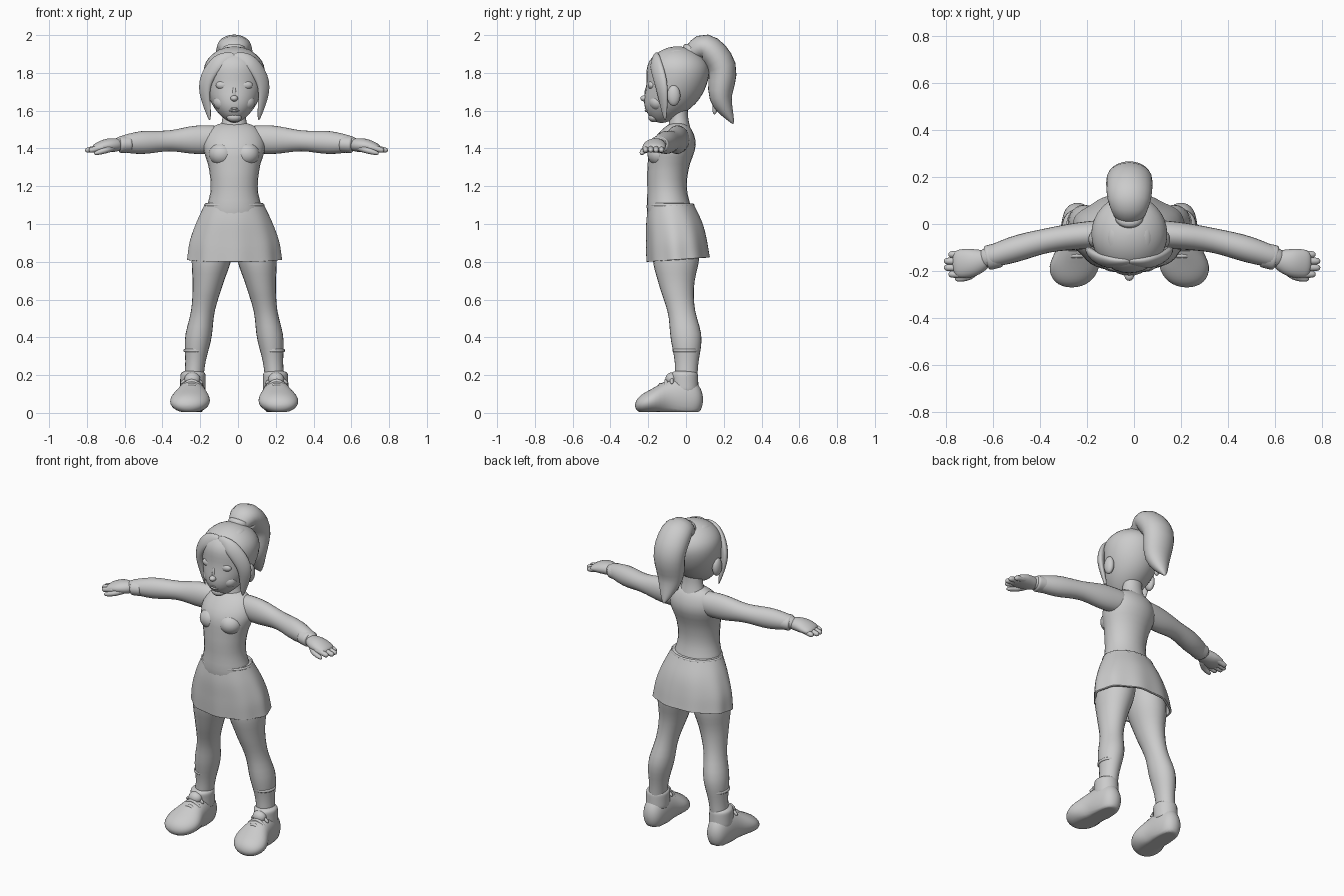
import bpy, bmesh, math
from mathutils import Vector

cube = bpy.data.objects.get("Cube")
if cube:
    bpy.data.objects.remove(cube, do_unlink=True)

CENTRE_X = -.02
X, Y, Z = Vector((1, 0, 0)), Vector((0, 1, 0)), Vector((0, 0, 1))

shade = .6
grey = bpy.data.materials.new("clay_grey")
grey.use_nodes = True
grey.diffuse_color = (shade, shade, shade, 1)
grey.node_tree.nodes["Principled BSDF"].inputs["Base Color"].default_value = grey.diffuse_color


def finish(name, bm):
    bmesh.ops.recalc_face_normals(bm, faces=bm.faces)
    for face in bm.faces:
        face.smooth = True
    mesh = bpy.data.meshes.new(name)
    bm.to_mesh(mesh)
    bm.free()
    mesh.materials.append(grey)
    obj = bpy.data.objects.new(name, mesh)
    obj.location.x = CENTRE_X
    bpy.context.collection.objects.link(obj)
    return obj


def along(keys, t):
    """Smooth curve through evenly spaced numbers or vectors."""
    if len(keys) == 1:
        return keys[0]
    padded = [keys[0] * 2 - keys[1], *keys, keys[-1] * 2 - keys[-2]]
    place = t * (len(keys) - 1)
    index = min(int(place), len(keys) - 2)
    f = place - index
    before, start, end, after = padded[index:index + 4]
    bend = before * 2 - start * 5 + end * 4 - after
    twist = (start - end) * 3 + after - before
    return start + ((end - before) + (bend + twist * f) * f) * (f / 2)


def tube(name, path, widths, depths, ref, axis=None, side=1, blunt=8,
         floor=None, pleat=0, segments=24, rings=24):
    """Elliptical tube; depths is a list, or a ratio of the width.
    blunt rounds the ends off, and blunt=None leaves them open."""
    path = [Vector(point) for point in path]
    bm = bmesh.new()
    loops = []
    for ring in range(rings + 1):
        t = (1 - math.cos(math.pi * ring / rings)) / 2
        centre = along(path, t)
        step = along(path, min(t + .01, 1)) - along(path, max(t - .01, 0))
        forward = axis or step.normalized()
        across = ref.cross(forward).normalized()
        over = forward.cross(across)
        width = along(widths, t)
        depth = along(depths, t) if isinstance(depths, list) else width * depths
        taper = math.sqrt(max(1 - abs(t * 2 - 1) ** blunt, .001)) if blunt else 1
        loop = []
        for k in range(segments):
            angle = math.tau * k / segments
            grow = taper * (1 + pleat * t * math.cos(angle * 9 + 1))
            point = (centre + across * width * grow * math.cos(angle)
                     + over * depth * grow * math.sin(angle))
            if floor is not None:
                point.z = max(point.z, floor)
            point.x *= side
            loop.append(bm.verts.new(point))
        loops.append(loop)
    for low, high in zip(loops, loops[1:]):
        for k in range(segments):
            bm.faces.new((low[k - 1], low[k], high[k], high[k - 1]))
    if blunt:
        bm.faces.new(loops[0])
        bm.faces.new(loops[-1])
    return finish(name, bm)


def blob(name, centre, radii, side=1):
    bm = bmesh.new()
    bmesh.ops.create_uvsphere(bm, u_segments=24, v_segments=16, radius=1)
    for vert in bm.verts:
        vert.co = Vector(c + unit * r for c, unit, r in zip(centre, vert.co, radii))
        vert.co.x *= side
    finish(name, bm)


# Torso and neck
tube("torso", [(0, -.07, .94), (0, -.1, 1.24), (0, -.04, 1.54)],
     [.14, .15, .125, .135, .165, .12], [.11, .12, .105, .11, .12, .06], Y, axis=Z, blunt=16)
tube("neck", [(0, -.035, 1.46), (0, -.04, 1.66)], [.09, .062, .062], .8, Y, axis=Z)

# Pleated skirt, with the hem rising towards the back
skirt = tube("skirt", [(0, -.08, 1.11), (0, -.055, .96), (0, -.04, .81)],
             [.153, .2, .235, .25], [.118, .147, .16, .167], Y, axis=Z,
             blunt=None, pleat=.02, segments=72)
for vert in skirt.data.vertices:
    vert.co.z += (1.1 - vert.co.z) * (vert.co.y + .07) / 4
cloth = skirt.modifiers.new("cloth", "SOLIDIFY")
cloth.thickness = .012
tube("waistband", [(0, -.08, 1.09), (0, -.08, 1.11)], [.159], .78, Y, axis=Z, rings=8)

# Head and central face
tube("head", [(0, -.13, 1.535), (0, -.05, 1.74), (0, -.045, 1.94)],
     [.06, .12, .155, .158, .11], [.07, .137, .16, .162, .11], Y, axis=Z, blunt=6, segments=32)
blob("nose_tip", (0, -.22, 1.665), (.02, .022, .016))
blob("nose_bridge", (0, -.2, 1.69), (.013, .02, .045))
for name, height in (("upper_lip", 1.613), ("lower_lip", 1.6)):
    blob(name, (0, -.203, height), (.028, .016, .008))
blob("chin", (0, -.17, 1.565), (.04, .03, .026))

# Ponytail with its tie and a loose inner lock
tube("ponytail", [(0, 0, 1.88), (0, .1, 1.935), (0, .19, 1.83), (0, .185, 1.67), (0, .25, 1.53)],
     [.04, .07, .075, .06, .012], 1.3, X, blunt=12)
tube("ponytail_lock", [(-.02, .17, 1.72), (-.02, .15, 1.58)], [.03, .01], 1.3, X)
tube("hair_tie", [(0, .01, 1.88), (0, .04, 1.94)], [.05], 1.2, X, rings=8)

for side, stretch in (("left", 1.02), ("right", -.99)):
    mirror = math.copysign(1, stretch)

    # Face and ear
    blob(side + "_eye", (.058, -.18, 1.735), (.04, .022, .024), mirror)
    blob(side + "_cheek", (.06, -.15, 1.645), (.05, .045, .045), mirror)
    blob(side + "_ear", (.15, -.065, 1.68), (.024, .035, .055), mirror)

    # Parted fringe sweeping into a long lock, and the swell of hair behind it
    tube(side + "_fringe", [(-.01, -.16, 1.89), (.09, -.16, 1.85), (.155, -.13, 1.73),
                            (.13, -.11, 1.55)],
         [.026, .042, .04, .012], .5, X - Y, side=mirror, blunt=12)
    tube(side + "_top_hair", [(.04, -.16, 1.87), (.045, -.05, 1.905), (.02, .03, 1.88)],
         [.05], .5, Z, side=mirror, blunt=4)

    # Chest, arm and cuff
    blob(side + "_chest", (.066, -.14, 1.37), (.068, .064, .062), mirror)
    tube(side + "_arm", [(.05, -.035, 1.45), (.35, -.07, 1.44), (.65, -.155, 1.42)],
         [.06, .058, .052, .055, .04], [.07, .075, .055, .06, .034], Z, side=stretch, blunt=20)
    tube(side + "_cuff", [(.55, -.13, 1.424), (.62, -.147, 1.42)], [.053], .85, Z, side=stretch)

    # Hand with a row of fingers and a thumb
    tube(side + "_palm", [(.6, -.145, 1.42), (.68, -.165, 1.415), (.76, -.17, 1.4)],
         [.034, .06, .058], [.033, .036, .018], Z, side=stretch)
    for finger, name in enumerate(("index", "middle", "ring", "little")):
        row = finger - 1.5
        y, tip = -.172 + row * .028, .8 - row * row * .01
        tube(f"{side}_{name}_finger", [(.69, y, 1.41), (tip, y, 1.388)], [.018, .014], 1, Z,
             side=stretch, segments=12, rings=12)
    tube(side + "_thumb", [(.64, -.17, 1.41), (.69, -.22, 1.39), (.75, -.236, 1.372)],
         [.025, .012], .9, Z, side=stretch, segments=12, rings=12)

    # Leg and sock band
    tube(side + "_leg", [(.1, -.05, .95), (.14, -.05, .68), (.19, 0, .4), (.22, 0, .12)],
         [.1, .105, .08, .063, .07, .053, .05], 1.17, Y, axis=Z, side=mirror, blunt=30, rings=32)
    tube(side + "_sock_band", [(.205, 0, .32), (.205, 0, .34)], [.063], 1.12, Y, axis=Z,
         side=mirror, rings=8)

    # Shoe, padded collar, tongue and laces
    tube(side + "_shoe", [(.22, .09, .07), (.225, -.09, .08), (.245, -.27, .04)],
         [.055, .068, .08, .105, .08], [.08, .115, .095, .065, .045], Z, axis=-Y,
         side=mirror, floor=.005, segments=32)
    tube(side + "_shoe_collar", [(.22, -.005, .1), (.218, -.01, .225)], [.067], 1.08, Y,
         axis=Z, side=mirror)
    blob(side + "_shoe_tongue", (.222, -.075, .178), (.042, .034, .036), mirror)
    for lace in range(3):
        y, z = -.075 - lace * .03, .185 - lace * .02
        tube(f"{side}_lace_{lace}", [(.165, y, z - .03), (.225, y, z + .005), (.285, y, z - .03)],
             [.01], 1, Z, side=mirror, segments=10, rings=12)
